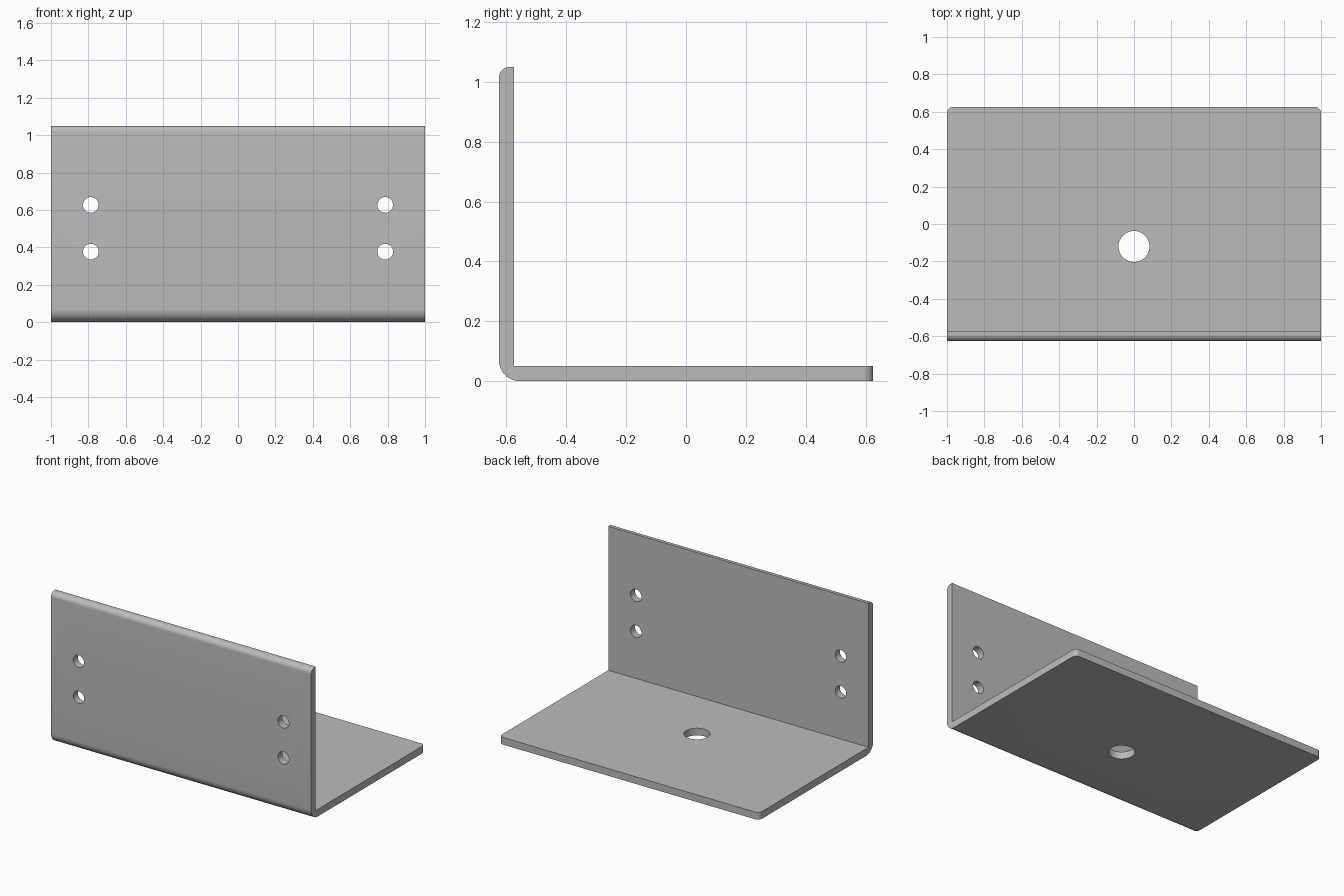
import bpy, bmesh, math

if "Cube" in bpy.data.objects:
    bpy.data.objects.remove(bpy.data.objects["Cube"], do_unlink=True)

HALF_X, HALF_Y, HEIGHT, THICK = 1.0, 0.625, 1.05, 0.05

steel = bpy.data.materials.new("grey steel")
steel.use_nodes = True
steel.diffuse_color = (0.5, 0.5, 0.5, 1)
steel.node_tree.nodes["Principled BSDF"].inputs["Base Color"].default_value = (0.5, 0.5, 0.5, 1)

# L-shaped profile swept along the width
inner_y = -HALF_Y + THICK
profile = [(-HALF_Y, 0), (HALF_Y, 0), (HALF_Y, THICK), (inner_y, THICK),
           (inner_y, HEIGHT), (-HALF_Y, HEIGHT)]
bm = bmesh.new()
face = bm.faces.new([bm.verts.new((-HALF_X, y, z)) for y, z in profile])
swept = bmesh.ops.extrude_face_region(bm, geom=[face])["geom"]
bmesh.ops.translate(bm, vec=(2 * HALF_X, 0, 0),
                    verts=[v for v in swept if isinstance(v, bmesh.types.BMVert)])
bmesh.ops.recalc_face_normals(bm, faces=bm.faces)


def round_edges(rule, radius):
    """Round every edge whose two ends satisfy the rule."""
    edges = [e for e in bm.edges if all(rule(v.co) for v in e.verts)]
    bmesh.ops.bevel(bm, geom=edges, offset=radius, offset_type='OFFSET',
                    segments=10, profile=0.5, affect='EDGES')


round_edges(lambda c: c.y < -HALF_Y + 1e-4 and c.z < 1e-4, 0.07)             # bend
round_edges(lambda c: c.y < -HALF_Y + 1e-4 and c.z > HEIGHT - 1e-4, 0.035)   # top lip
for side in (-1, 1):                                                        # rear corners
    round_edges(lambda c: c.y > HALF_Y - 1e-4 and c.x * side > HALF_X - 1e-4, 0.032)

mesh = bpy.data.meshes.new("angle_bracket")
bm.to_mesh(mesh)
bm.free()
mesh.materials.append(steel)
bracket = bpy.data.objects.new("angle_bracket", mesh)
bpy.context.collection.objects.link(bracket)


def drill(location, radius, rotation=(0, 0, 0)):
    """Cut a round through-hole in the bracket."""
    bpy.ops.mesh.primitive_cylinder_add(vertices=48, radius=radius, depth=0.3,
                                        location=location, rotation=rotation)
    cutter = bpy.context.object
    cutter.name = "hole_cutter"
    cutter.hide_render = True
    cutter.data.materials.append(steel)
    mod = bracket.modifiers.new("hole", 'BOOLEAN')
    mod.operation, mod.solver, mod.object = 'DIFFERENCE', 'EXACT', cutter
    bpy.context.view_layer.objects.active = bracket
    bpy.ops.object.modifier_apply(modifier=mod.name)
    bpy.data.objects.remove(cutter, do_unlink=True)


# Four screw holes in the wall flange, one large hole in the base
for x in (-0.787, 0.787):
    for z in (0.377, 0.627):
        drill((x, -HALF_Y + THICK / 2, z), 0.042, (math.pi / 2, 0, 0))
drill((0, -0.12, THICK / 2), 0.083)

bpy.ops.object.select_all(action='DESELECT')
bracket.select_set(True)
bpy.context.view_layer.objects.active = bracket
bpy.ops.object.shade_smooth_by_angle(angle=math.radians(30))
